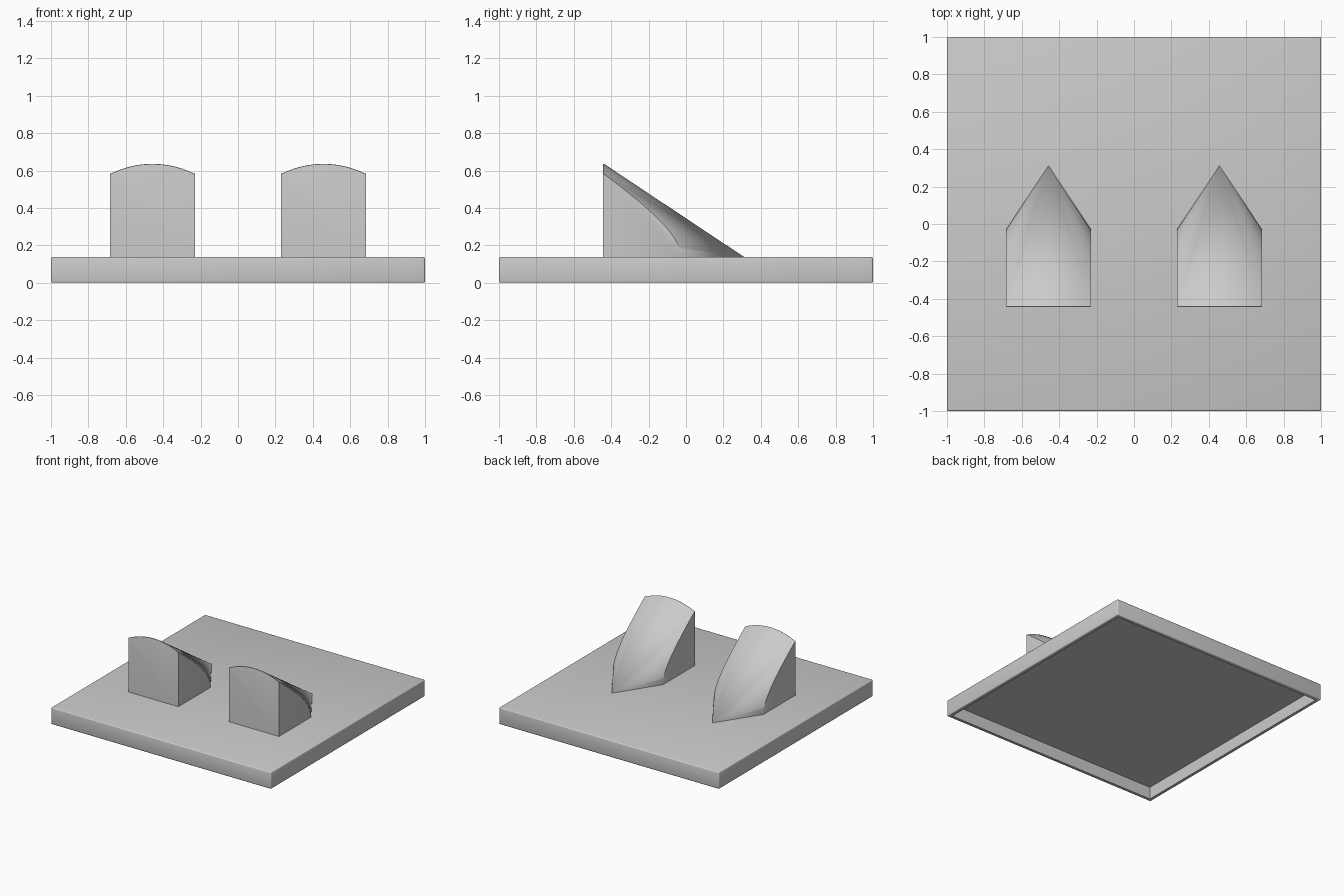
import bpy, bmesh, math
from mathutils import Matrix

cube = bpy.data.objects.get("Cube")
if cube:
    bpy.data.objects.remove(cube, do_unlink=True)

BASE_TOP = 0.137      # height of the slab
HALF_W = 0.227        # half width of a wedge
FRONT, TIP = -0.445, 0.312
SLOPE = 0.664         # cone radius gained per unit of length

grey = bpy.data.materials.new("plain grey")
grey.use_nodes = True
grey.diffuse_color = (0.6, 0.6, 0.6, 1)
grey.node_tree.nodes["Principled BSDF"].inputs["Base Color"].default_value = (0.6, 0.6, 0.6, 1)


def finish(bm, name):
    bmesh.ops.recalc_face_normals(bm, faces=bm.faces)
    mesh = bpy.data.meshes.new(name)
    bm.to_mesh(mesh)
    bm.free()
    mesh.materials.append(grey)
    obj = bpy.data.objects.new(name, mesh)
    bpy.context.collection.objects.link(obj)
    bpy.ops.object.select_all(action='DESELECT')
    obj.select_set(True)
    bpy.context.view_layer.objects.active = obj
    bpy.ops.object.shade_smooth_by_angle(angle=math.radians(35))
    return obj


# Square slab, hollow underneath, with softened outer edges
bm = bmesh.new()
bmesh.ops.create_cube(bm, size=1, matrix=Matrix.Translation((0, 0, BASE_TOP / 2))
                      @ Matrix.Diagonal((2, 2, BASE_TOP, 1)))
bmesh.ops.bevel(bm, geom=bm.edges[:], offset=0.008, segments=3, profile=0.5, affect='EDGES')
bm.normal_update()
bottom = min(bm.faces, key=lambda f: f.calc_center_median().z)
bmesh.ops.inset_region(bm, faces=[bottom], thickness=0.03)
bmesh.ops.translate(bm, verts=bmesh.ops.extrude_discrete_faces(bm, faces=[bottom])["faces"][0].verts[:],
                    vec=(0, 0, 0.1))
finish(bm, "base_slab")


# Wedge: a lying cone trimmed by the side planes and the slab top
def wedge(name, x):
    length = TIP - FRONT
    bm = bmesh.new()
    place = Matrix.Translation((0, (TIP + FRONT) / 2, BASE_TOP)) @ Matrix.Rotation(-math.pi / 2, 4, 'X')
    bmesh.ops.create_cone(bm, cap_ends=True, segments=160, radius1=SLOPE * length,
                          radius2=0, depth=length, matrix=place)
    bmesh.ops.remove_doubles(bm, verts=bm.verts, dist=1e-5)
    for co, no in (((HALF_W, 0, 0), (1, 0, 0)), ((-HALF_W, 0, 0), (-1, 0, 0)),
                   ((0, 0, BASE_TOP - 0.002), (0, 0, -1))):
        cut = bmesh.ops.bisect_plane(bm, geom=bm.verts[:] + bm.edges[:] + bm.faces[:],
                                     plane_co=co, plane_no=no, clear_outer=True)
        rim = [e for e in cut["geom_cut"] if isinstance(e, bmesh.types.BMEdge)]
        bmesh.ops.holes_fill(bm, edges=rim, sides=0)
    # Softened arc along the top of the front face
    arc = [e for e in bm.edges if all(v.co.y < FRONT + 1e-4 and v.co.z > BASE_TOP + 0.4 for v in e.verts)]
    bmesh.ops.bevel(bm, geom=arc, offset=0.01, segments=3, profile=0.5, affect='EDGES')
    bmesh.ops.translate(bm, verts=bm.verts, vec=(x, 0, 0))
    return finish(bm, name)


wedge("left_wedge", 0.457)
wedge("right_wedge", -0.457)
